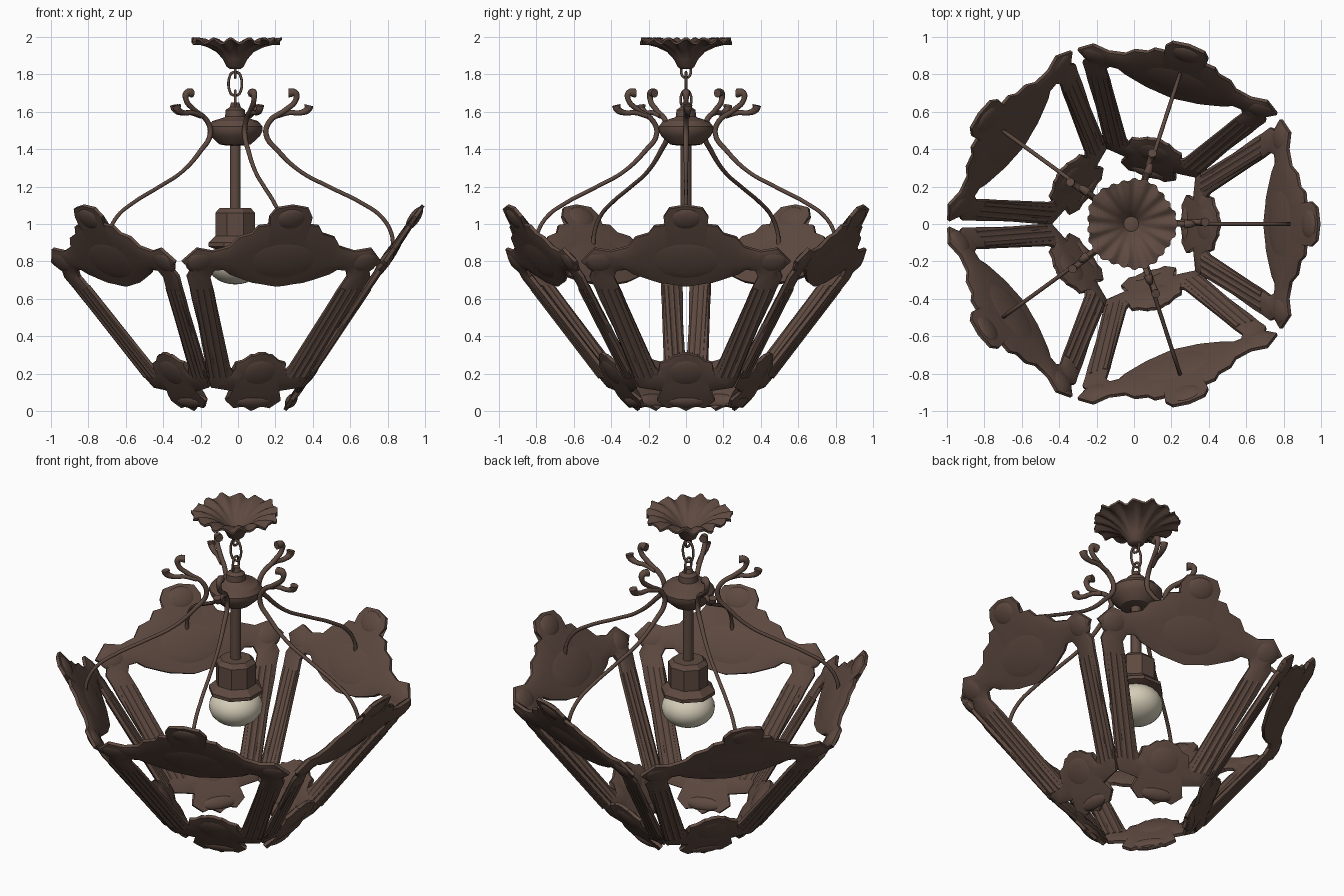
import bpy, bmesh, math
from mathutils import Matrix, Vector

if "Cube" in bpy.data.objects:
    bpy.data.objects.remove(bpy.data.objects["Cube"])

CX = -0.015            # lamp axis is slightly off the bounding-box centre
TILT = 0.675           # outward run of a panel per unit of height
COS = 1 / math.hypot(1, TILT)


def material(name, col):
    m = bpy.data.materials.new(name)
    m.diffuse_color = (*col, 1)
    m.use_nodes = True
    m.node_tree.nodes["Principled BSDF"].inputs["Base Color"].default_value = m.diffuse_color
    return m


BROWN = material("dark_brown_iron", (0.112, 0.068, 0.052))
GLASS = material("warm_white_glass", (0.66, 0.61, 0.48))


def add(name, data, mat=None, matrix=None):
    o = bpy.data.objects.new(name, data)
    bpy.context.collection.objects.link(o)
    if mat and not data.materials:
        data.materials.append(mat)
    o.matrix_world = matrix or Matrix.Translation((CX, 0, 0))
    return o


def finish(bm, name, angle=40):
    bmesh.ops.recalc_face_normals(bm, faces=bm.faces)
    for f in bm.faces:
        f.smooth = True
    for e in bm.edges:
        if len(e.link_faces) == 2 and e.calc_face_angle(0) > math.radians(angle):
            e.smooth = False
    me = bpy.data.meshes.new(name)
    bm.to_mesh(me)
    bm.free()
    return me


def bridge(bm, rings, closed=False):
    """Quads between successive closed rings of vertices."""
    pairs = list(zip(rings, rings[1:])) + ([(rings[-1], rings[0])] if closed else [])
    for a, b in pairs:
        n = len(a)
        for i in range(n):
            bm.faces.new((a[i], a[(i + 1) % n], b[(i + 1) % n], b[i]))


def lathe(name, profile, n, mat, wave=None, angle=40):
    bm = bmesh.new()
    rings = []
    for r, z in profile:
        ring = []
        for i in range(n):
            a = math.tau * (i + 0.5) / n
            rr, zz = wave(r, z, a) if wave else (r, z)
            ring.append(bm.verts.new((rr * math.cos(a), rr * math.sin(a), zz)))
        rings.append(ring)
    bridge(bm, rings)
    bm.faces.new(rings[0])
    bm.faces.new(rings[-1])
    return add(name, finish(bm, name, angle), mat)


def tube(name, pts, radius, radii=None, cyclic=False):
    cu = bpy.data.curves.new(name, 'CURVE')
    cu.dimensions = '3D'
    cu.bevel_depth, cu.bevel_resolution = radius, 2
    cu.resolution_u, cu.use_fill_caps = 5, True
    sp = cu.splines.new('BEZIER')
    sp.bezier_points.add(len(pts) - 1)
    sp.use_cyclic_u = cyclic
    for i, (b, p) in enumerate(zip(sp.bezier_points, pts)):
        b.co = p
        b.handle_left_type = b.handle_right_type = 'AUTO'
        b.radius = radii[i] if radii else 1
    return cu


# --- carved panel: half outline as (outer u, outer z, inner u, inner z) ---
HALF = [
    (0, 1.10, 0, .67), (.09, 1.085, .04, .675), (.12, 1.04, .07, .68),
    (.09, 1.0, .10, .685), (.17, .99, .14, .69), (.20, .95, .19, .705),
    (.27, .93, .22, .715), (.31, .88, .28, .735), (.40, .855, .32, .76),
    (.49, .87, .37, .755), (.56, .80, .385, .72), (.50, .76, .375, .70),
    (.515, .72, .36, .67), (.485, .66, .345, .64), (.46, .60, .32, .58),
    (.30, .27, .19, .29), (.29, .20, .165, .235), (.25, .13, .14, .21),
    (.15, .115, .14, .26), (.07, .10, .10, .27), (.155, .06, .06, .30),
    (.10, .02, .04, .30), (.05, .03, .02, .31), (0, .005, 0, .31)]


def panel_mesh():
    bm = bmesh.new()
    loop = HALF + [(-a, b, -c, d) for a, b, c, d in HALF[-2:0:-1]]
    rings = []
    for ou, oz, iu, iz in loop:            # domed ring swept around the opening
        ring = []
        for k in range(12):
            a = math.tau * (k + .5) / 12
            t = (1 - math.cos(a) / math.cos(math.pi / 12)) / 2
            h = 0.021 * math.copysign(abs(math.sin(a)) ** .6, math.sin(a))
            ring.append(bm.verts.new((ou + (iu - ou) * t, (oz + (iz - oz) * t) / COS, h)))
        rings.append(ring)
    bridge(bm, rings, closed=True)
    # swollen carving: crest body, crest knob, corner scrolls, bottom leaf
    for u, z, ru, rz in [(0, .82, .25, .12), (0, 1.03, .09, .06), (.46, .80, .08, .06),
                         (-.46, .80, .08, .06), (0, .21, .12, .08), (0, .055, .11, .035)]:
        bmesh.ops.create_uvsphere(bm, u_segments=20, v_segments=10, radius=1,
                                  matrix=Matrix.Translation((u, z / COS, 0))
                                  @ Matrix.Diagonal((ru, rz / COS, .029, 1)))
    # raised mouldings along both posts
    for s in (1, -1):
        for f in (.15, .5, .85):
            a = Vector((s * (.365 + .10 * f), .66 / COS, 0))
            b = Vector((s * (.17 + .10 * f), .19 / COS, 0))
            d = b - a
            m = Matrix.Translation((a + b) / 2) @ d.to_track_quat('Z', 'Y').to_matrix().to_4x4()
            bmesh.ops.create_cone(bm, cap_ends=True, segments=8, radius1=.024,
                                  radius2=.026, depth=d.length, matrix=m)
    return finish(bm, "panel")


panel = panel_mesh()
lean = Matrix(((0, TILT * COS, COS, .262), (1, 0, 0, 0),
               (0, COS, -TILT * COS, 0), (0, 0, 0, 1)))

# --- scroll arms: long S-curve with a forked curl at the top ---
main = [(.845, .875), (.835, .95), (.78, 1.04), (.68, 1.11), (.50, 1.20), (.35, 1.28),
        (.23, 1.39), (.165, 1.48), (.185, 1.55), (.27, 1.61), (.325, 1.665), (.32, 1.70), (.285, 1.70)]
fork = [(.22, 1.575), (.29, 1.595), (.35, 1.595), (.39, 1.615), (.395, 1.635)]
arm = tube("arm", [(r, 0, z) for r, z in main], .012,
           [.9] * 6 + [1.1, 1.2, 1.2, 1.2, 1.2, 1.6, 2.0])
curl = tube("curl", [(r, .01, z) for r, z in fork], .012, [1, 1.1, 1.2, 1.7, 2])

for i in range(5):
    spin = Matrix.Translation((CX, 0, 0)) @ Matrix.Rotation(math.tau * i / 5, 4, 'Z')
    add(f"carved_panel_{i + 1}", panel, BROWN, spin @ lean)
    add(f"scroll_arm_{i + 1}", arm, BROWN, spin)
    add(f"arm_curl_{i + 1}", curl, BROWN, spin)


# --- ceiling canopy: thin flower bowl with a ruffled rim ---
def ruffle(r, z, a):
    k = max(0, (r - .08) / .16)
    return (r * (1 + k * (.035 * math.cos(5 * a) + .03 * math.cos(25 * a))),
            z + k * .014 * math.cos(15 * a))


lathe("ceiling_canopy",
      [(.03, 1.83), (.045, 1.84), (.065, 1.88), (.10, 1.92), (.15, 1.95), (.20, 1.968),
       (.238, 1.972), (.238, 1.985), (.19, 1.982), (.14, 1.966), (.09, 1.935),
       (.055, 1.90), (.04, 1.88), (.02, 1.885)], 100, BROWN, ruffle)

# --- chain: hanging loop, long link, hub loop ---
for name, z0, z1, w, across in [("canopy_ring", 1.785, 1.85, .022, 1),
                                ("long_link", 1.69, 1.81, .026, 0),
                                ("hub_ring", 1.62, 1.71, .022, 1)]:
    pts = []
    for s, z in [(-1, z0 + .012), (-.5, z0), (.5, z0), (1, z0 + .012),
                 (1, z1 - .012), (.5, z1), (-.5, z1), (-1, z1 - .012)]:
        pts.append((0, s * w, z) if across else (s * w, 0, z))
    add(name, tube(name, pts, .007, cyclic=True), BROWN)

# --- central column ---
lathe("hub", [(.05, 1.42), (.085, 1.425), (.135, 1.47), (.15, 1.50), (.15, 1.52), (.125, 1.55),
              (.06, 1.57), (.055, 1.575), (.052, 1.61), (.03, 1.625), (.022, 1.65)], 16, BROWN, angle=30)
lathe("stem", [(.03, 1.06), (.03, 1.43)], 12, BROWN)
lathe("bulb_socket", [(.10, .86), (.155, .88), (.155, .90), (.115, .935), (.115, 1.06), (.09, 1.085)],
      8, BROWN, angle=30)
lathe("light_bulb", [(.15 * math.sin(t * math.pi / 14) + .001, .79 - .113 * math.cos(t * math.pi / 14))
                     for t in range(15)], 24, GLASS)
